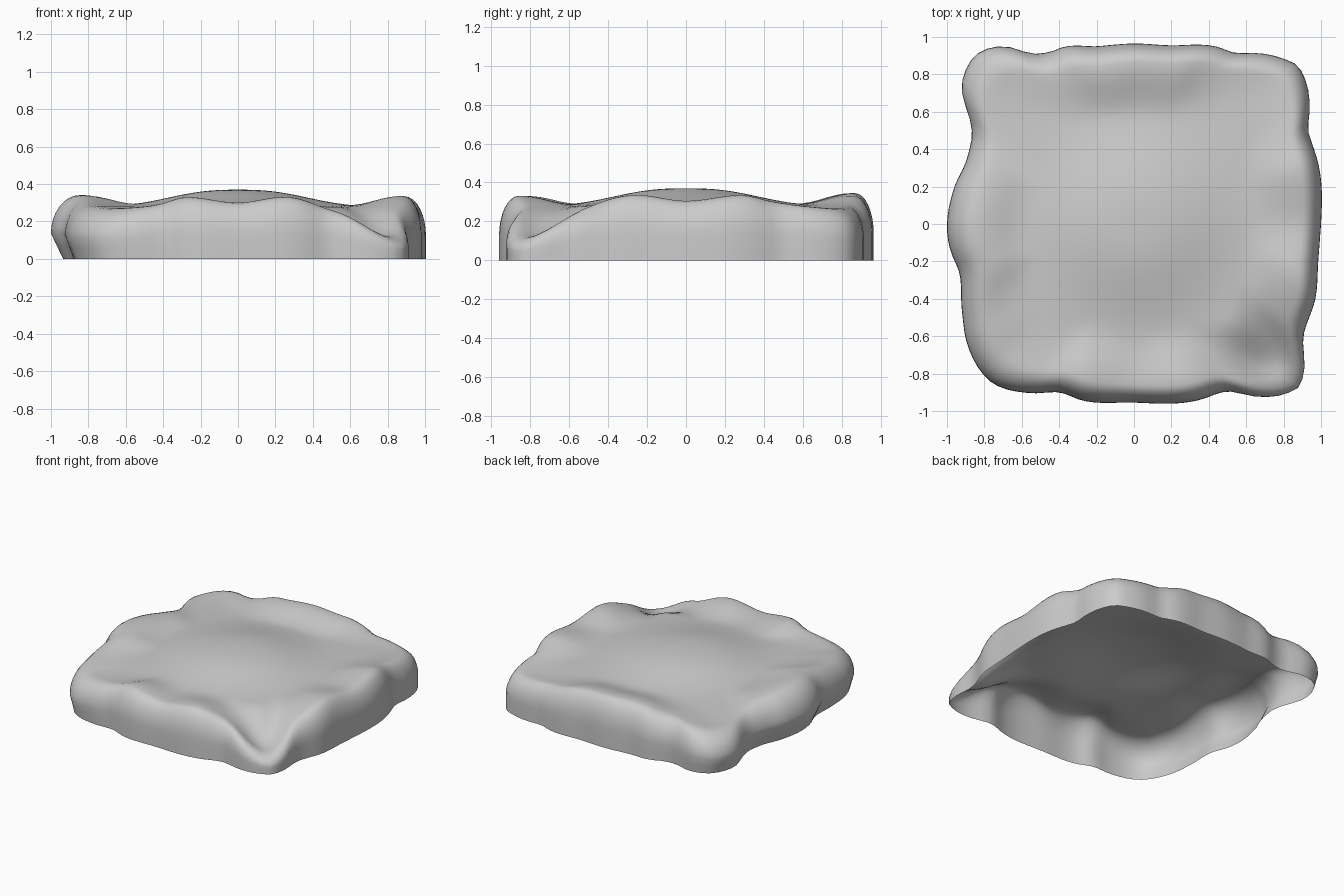
import bpy
import bmesh
from math import atan2, cos, sin, exp, pi, tau, hypot, radians

cube = bpy.data.objects.get("Cube")
if cube:
    bpy.data.objects.remove(cube, do_unlink=True)

SEGMENTS = 144
TOP_RINGS = 24
EDGE_RINGS = 8

# Wavy square plan outline, counter-clockwise from +x
outline = [
    (1, 0), (.99, .3), (.93, .5), (.94, .63), (.92, .76), (.87, .85), (.78, .89), (.69, .91),
    (.54, .915), (.43, .95), (.2, .955), (0, .965), (-.2, .95), (-.36, .95), (-.45, .92),
    (-.55, .91), (-.66, .945), (-.76, .945), (-.85, .9), (-.91, .8), (-.92, .7), (-.88, .57),
    (-.865, .47), (-.9, .33), (-.96, .2), (-1, 0), (-.985, -.13), (-.93, -.28), (-.915, -.5),
    (-.89, -.65), (-.81, -.8), (-.72, -.87), (-.55, -.905), (-.4, -.9), (-.27, -.945),
    (0, -.955), (.33, -.945), (.5, -.895), (.7, -.925), (.85, -.89), (.9, -.83),
    (.905, -.6), (.97, -.4), (.985, -.2)]

# Rim height by angle in degrees; the corners sink, most of all the front +x one
rim_heights = [
    (0, .305), (18, .335), (27, .305), (35, .28), (45, .265), (55, .275), (63, .295),
    (72, .33), (90, .345), (108, .335), (118, .3), (127, .285), (136, .265), (146, .27),
    (160, .31), (180, .34), (197, .33), (210, .295), (220, .28), (227, .27), (240, .285),
    (251, .33), (270, .3), (288, .33), (303, .25), (315, .12), (327, .26), (342, .335)]


def spline(a, b, c, d, t):
    """Smooth curve from b to c."""
    return b + .5 * t * (c - a + t * (2 * a - 5 * b + 4 * c - d + t * (3 * (b - c) + d - a)))


def smoothstep(low, high, value):
    t = min(max((value - low) / (high - low), 0), 1)
    return t * t * (3 - 2 * t)


def around(keys, angle):
    """Smooth periodic value from (angle, value) pairs that start at zero."""
    count = len(keys)
    k = max(i for i in range(count) if keys[i][0] <= angle)
    start = keys[k][0]
    end = keys[k + 1][0] if k + 1 < count else tau
    values = [keys[(k + j) % count][1] for j in (-1, 0, 1, 2)]
    return spline(*values, (angle - start) / (end - start))


# Outline radius and rim height for every spoke
radius_keys = [(atan2(y, x) % tau, hypot(x, y)) for x, y in outline]
rim_keys = [(radians(a), h) for a, h in rim_heights]
angles = [tau * i / SEGMENTS for i in range(SEGMENTS)]
spokes = [(a, around(radius_keys, a), around(rim_keys, a)) for a in angles]


def crest_share(angle):
    """Where the rim crest lies; the -x side is rounder."""
    return .9 - .055 * max(0, -cos(angle))


def top_height(share, radius, rim):
    """Central dome, shallow round groove, then the raised rim."""
    dome = .277 + .093 * exp(-(radius / .45) ** 2.6)
    return dome + (rim - dome) * smoothstep(.64, .98, share)


def top_ring(bm, part):
    ring = []
    for angle, edge, rim in spokes:
        r = edge * crest_share(angle) * part
        ring.append(bm.verts.new((r * cos(angle), r * sin(angle), top_height(part, r, rim))))
    return ring


def edge_ring(bm, turn):
    """Ring of the rounded edge, a quarter ellipse from the crest to the wall."""
    ring = []
    for angle, edge, rim in spokes:
        crest = crest_share(angle)
        r = edge * (crest + (1 - crest) * sin(turn))
        z = rim * (.4 + .6 * cos(turn))
        ring.append(bm.verts.new((r * cos(angle), r * sin(angle), z)))
    return ring


def wall_ring(bm, level):
    """Ring of the lower wall, undercut on the -x side."""
    ring = []
    for angle, edge, rim in spokes:
        undercut = .065 * max(0, -cos(angle)) ** 3 * (1 - level / .4)
        r = edge * (1 - undercut)
        ring.append(bm.verts.new((r * cos(angle), r * sin(angle), rim * level)))
    return ring


def build_slab():
    bm = bmesh.new()
    rings = [top_ring(bm, step / TOP_RINGS) for step in range(1, TOP_RINGS + 1)]
    rings += [edge_ring(bm, pi / 2 * step / EDGE_RINGS) for step in range(1, EDGE_RINGS + 1)]
    rings += [wall_ring(bm, level) for level in (.2, 0)]
    # Skin the rings; the underside stays open
    hub = bm.verts.new((0, 0, top_height(0, 0, 0)))
    for i in range(SEGMENTS):
        j = (i + 1) % SEGMENTS
        bm.faces.new((hub, rings[0][i], rings[0][j]))
        for inner, outer in zip(rings, rings[1:]):
            bm.faces.new((inner[i], outer[i], outer[j], inner[j]))
    mesh = bpy.data.meshes.new("stone_slab")
    bm.to_mesh(mesh)
    bm.free()
    slab = bpy.data.objects.new("stone_slab", mesh)
    bpy.context.collection.objects.link(slab)
    return slab


slab = build_slab()

# Plain grey stone
grey = bpy.data.materials.new("stone_grey")
grey.use_nodes = True
colour = (.6, .6, .6, 1)
grey.diffuse_color = colour
grey.node_tree.nodes["Principled BSDF"].inputs["Base Color"].default_value = colour
slab.data.materials.append(grey)

bpy.context.view_layer.objects.active = slab
slab.select_set(True)
bpy.ops.object.shade_smooth_by_angle(angle=pi / 3)
